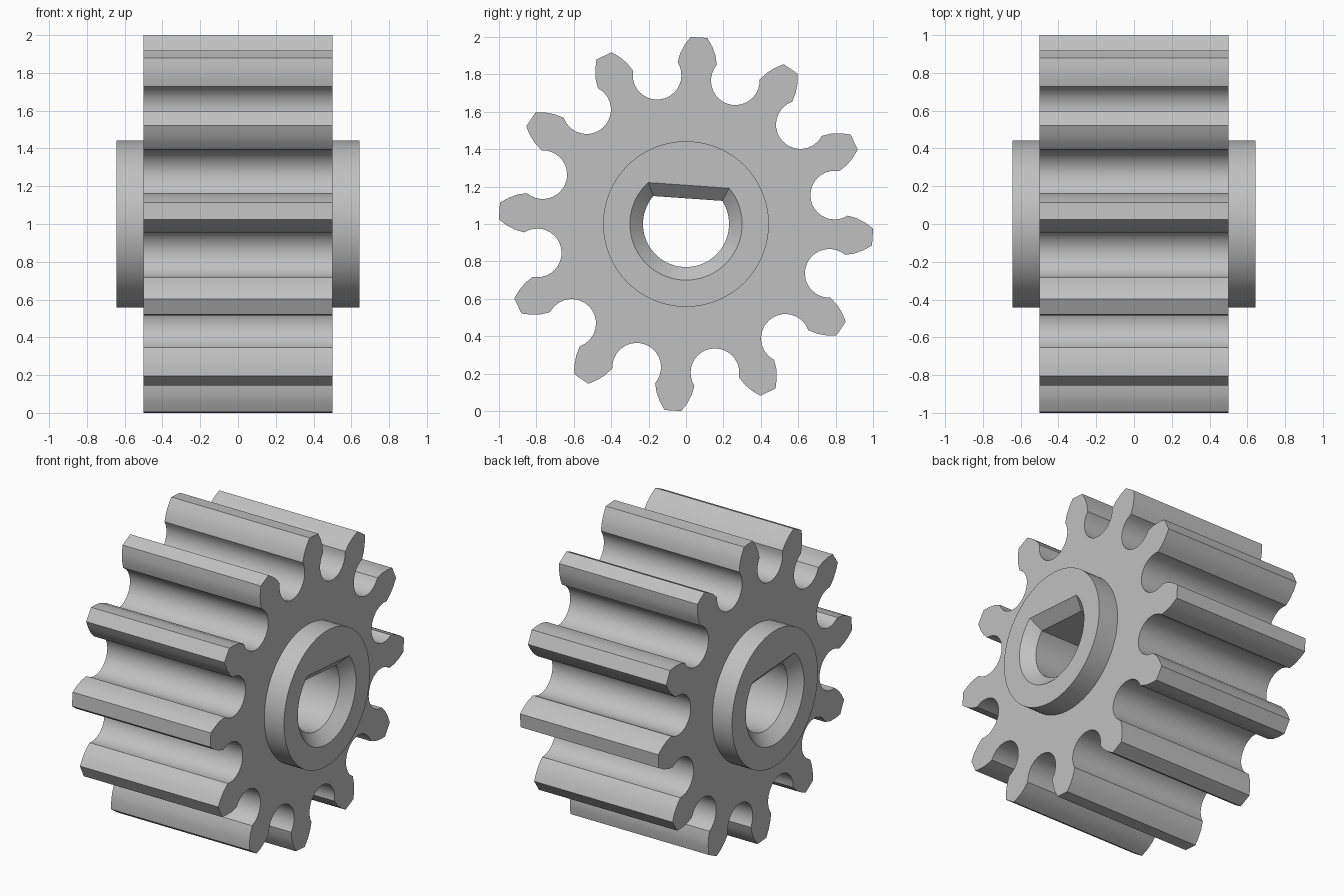
import bpy, bmesh, math

if "Cube" in bpy.data.objects:
    bpy.data.objects.remove(bpy.data.objects["Cube"])

TEETH = 12
TURN = math.radians(86)      # direction of the bore flat and of the first tooth
HUB_R, HUB_X, GEAR_X = 0.443, 0.643, 0.5
CHAMFER = 0.07

steel = bpy.data.materials.new("grey_steel")
steel.diffuse_color = (0.53, 0.53, 0.53, 1)
steel.use_nodes = True
steel.node_tree.nodes["Principled BSDF"].inputs["Base Color"].default_value = steel.diffuse_color


def finish(obj, angle):
    """Weld, fix normals, colour and shade a part."""
    bm = bmesh.new()
    bm.from_mesh(obj.data)
    bmesh.ops.remove_doubles(bm, verts=bm.verts, dist=1e-5)
    bmesh.ops.recalc_face_normals(bm, faces=bm.faces)
    bm.to_mesh(obj.data)
    bm.free()
    obj.data.materials.clear()
    obj.data.materials.append(steel)
    bpy.ops.object.select_all(action='DESELECT')
    obj.select_set(True)
    bpy.context.view_layer.objects.active = obj
    bpy.ops.object.shade_smooth_by_angle(angle=math.radians(angle))


def rotate(p, a):
    c, s = math.cos(a), math.sin(a)
    return (p[0] * c - p[1] * s, p[0] * s + p[1] * c)


def circle(r, n):
    return [rotate((r, 0), 2 * math.pi * i / n) for i in range(n)]


# Outline of one tooth and the round gap after it: (radial, tangential)
flank = [(0.86, 0.105), (0.91, 0.094), (0.955, 0.074), (1.0, 0.045)]
tooth = [(r, -t) for r, t in flank] + flank[::-1]
start = math.radians(21.4)
sweep = math.pi + 2 * start
gap = []
for i in range(1, 20):
    a = -start + sweep * i / 20
    p = (0.81 - 0.13 * math.sin(a), -0.13 * math.cos(a))
    gap.append(rotate(p, math.pi / TEETH))
outline = [rotate(p, TURN + k * 2 * math.pi / TEETH)
           for k in range(TEETH) for p in tooth + gap]

# Toothed body: filled outline with a round hole for the hub
curve = bpy.data.curves.new("toothed_body", 'CURVE')
curve.dimensions = '2D'
curve.fill_mode = 'BOTH'
curve.extrude = GEAR_X
for pts in (outline, circle(HUB_R - 0.01, 64)):
    spline = curve.splines.new('POLY')
    spline.points.add(len(pts) - 1)
    for sp, (x, y) in zip(spline.points, pts):
        sp.co = (x, y, 0, 1)
    spline.use_cyclic_u = True
body = bpy.data.objects.new("toothed_body", curve)
bpy.context.collection.objects.link(body)
body.rotation_euler = (math.pi / 2, 0, math.pi / 2)
body.location = (0, 0, 1)
body.select_set(True)
bpy.context.view_layer.objects.active = body
bpy.ops.object.convert(target='MESH')
finish(bpy.context.view_layer.objects.active, 27)


# Hub with a D-shaped bore, chamfered at both ends
def d_shape(r, flat, arc_n=56, flat_n=14):
    c = math.acos(flat / r)
    half = r * math.sin(c)
    pts = [rotate((r, 0), c + (2 * math.pi - 2 * c) * i / arc_n) for i in range(arc_n)]
    pts += [(flat, -half + 2 * half * i / flat_n) for i in range(flat_n)]
    return pts


bore = d_shape(0.23, 0.137)
mouth = d_shape(0.23 + CHAMFER, 0.137 + CHAMFER)
rim = [rotate((HUB_R, 0), math.atan2(v, u)) for u, v in mouth]
bm = bmesh.new()
loops = []
for x, pts in ((CHAMFER - HUB_X, bore), (-HUB_X, mouth), (-HUB_X, rim),
               (HUB_X, rim), (HUB_X, mouth), (HUB_X - CHAMFER, bore)):
    ring = []
    for p in pts:
        y, z = rotate(p, TURN)
        ring.append(bm.verts.new((x, y, z + 1)))
    loops.append(ring)
for k, a in enumerate(loops):
    b = loops[(k + 1) % len(loops)]
    for i in range(len(a)):
        j = (i + 1) % len(a)
        bm.faces.new((a[i], a[j], b[j], b[i]))
mesh = bpy.data.meshes.new("hub")
bm.to_mesh(mesh)
bm.free()
hub = bpy.data.objects.new("hub", mesh)
bpy.context.collection.objects.link(hub)
finish(hub, 30)
